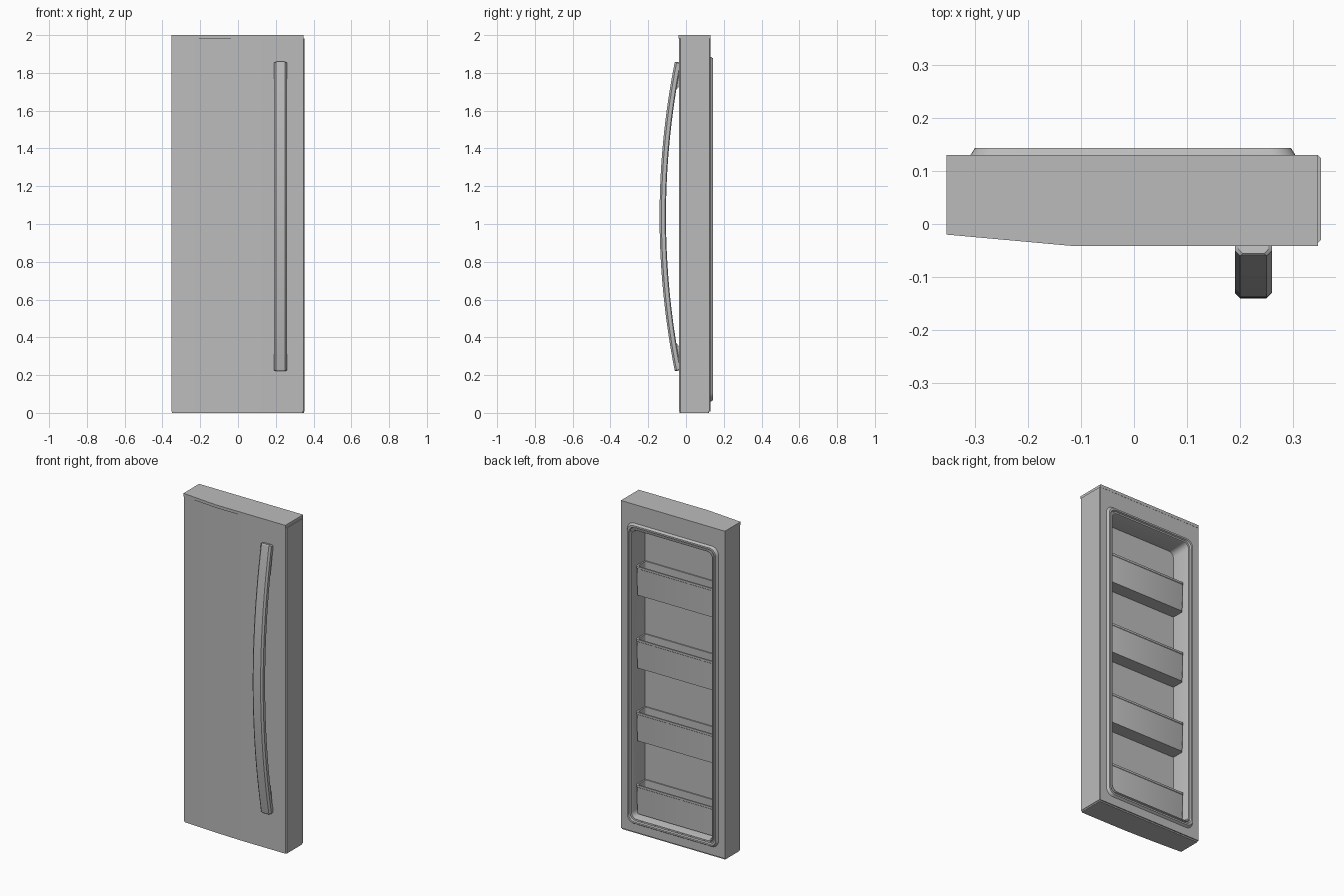
import bpy, bmesh, math
from mathutils import Vector

cube = bpy.data.objects.get("Cube")
if cube:
    bpy.data.objects.remove(cube, do_unlink=True)

grey = bpy.data.materials.new("plain_grey")
grey.use_nodes = True
COLOUR = (0.5, 0.5, 0.5, 1)
grey.diffuse_color = COLOUR
grey.node_tree.nodes["Principled BSDF"].inputs["Base Color"].default_value = COLOUR


def make(name, loops, cap_start=True, cap_end=True, smooth=True):
    """Skin a stack of equal-length point loops into one object."""
    bm = bmesh.new()
    rings = [[bm.verts.new(p) for p in loop] for loop in loops]
    n = len(rings[0])
    for a, b in zip(rings, rings[1:]):
        for i in range(n):
            j = (i + 1) % n
            bm.faces.new((a[i], a[j], b[j], b[i]))
    if cap_start:
        bm.faces.new(rings[0][::-1])
    if cap_end:
        bm.faces.new(rings[-1])
    bmesh.ops.recalc_face_normals(bm, faces=bm.faces)
    mesh = bpy.data.meshes.new(name)
    bm.to_mesh(mesh)
    bm.free()
    obj = bpy.data.objects.new(name, mesh)
    bpy.context.collection.objects.link(obj)
    mesh.materials.append(grey)
    if smooth:
        bpy.ops.object.select_all(action="DESELECT")
        obj.select_set(True)
        bpy.context.view_layer.objects.active = obj
        bpy.ops.object.shade_smooth_by_angle(angle=math.radians(30))
    return obj


def rounded(w, h, r, steps=6):
    """Rounded rectangle outline centred on the origin."""
    pts = []
    for k, (sx, sy) in enumerate([(1, 1), (-1, 1), (-1, -1), (1, -1)]):
        for s in range(steps + 1):
            a = math.pi / 2 * (k + s / steps)
            pts.append((sx * (w / 2 - r) + r * math.cos(a),
                        sy * (h / 2 - r) + r * math.sin(a)))
    return pts


def slab(name, outline, z0, z1):
    return make(name, [[(x, y, z) for x, y in outline] for z in (z0, z1)])


# Door shell: gently bowed front, small chamfers on the opening edge
def front_y(x):
    t = max(0, (0.1 - x) / 0.453)
    return -0.036 + 0.02 * t ** 1.6


bow = [(x, front_y(x)) for x in [-0.353 + 0.69 * i / 16 for i in range(17)]]
shell = bow + [(0.346, -0.036), (0.352, -0.03), (0.352, 0.124), (0.347, 0.129), (-0.353, 0.129)]
body = slab("door_body", shell, 0.008, 1.982)

# Hollow behind the liner
MID_X, MID_Z, W, H = -0.002, 0.972, 0.616, 1.83
hole = rounded(W - 0.05, H - 0.05, 0.03)
cutter = make("hollow_cutter", [[(x + MID_X, y, z + MID_Z) for x, z in hole] for y in (0.005, 0.3)],
              smooth=False)
cutter.hide_render = True
cut = body.modifiers.new("hollow", "BOOLEAN")
cut.object = cutter
cut.solver = "EXACT"
bpy.context.view_layer.objects.active = body
bpy.ops.object.modifier_apply(modifier=cut.name)
bpy.data.objects.remove(cutter, do_unlink=True)

# Top cap with a slight overhang and recessed bottom plate
top = [(-0.353, -0.02), (-0.12, -0.041), (0.347, -0.041), (0.347, 0.13), (-0.353, 0.13)]
slab("top_cap", top, 1.982, 2.0)
bottom = [(x * 0.99, y * 0.95) for x, y in shell]
slab("bottom_plate", bottom, 0, 0.008)

# Seal ridge and inner liner as one stepped tray: (inset, depth)
steps = [(0, 0.127), (0.010, 0.143), (0.020, 0.143), (0.024, 0.134), (0.029, 0.134),
         (0.032, 0.139), (0.037, 0.139), (0.041, 0.128), (0.044, 0.018)]
make("seal_and_liner",
     [[(x + MID_X, y, z + MID_Z) for x, z in rounded(W - 2 * d, H - 2 * d, 0.045 - d * 0.3)]
      for d, y in steps], cap_start=False)

# Four open storage bins
BIN_W, BIN_Y0, BIN_Y1, BIN_H = 0.53, 0.016, 0.108, 0.178


def bin_loop(z, inset, taper=0.0):
    d = BIN_Y1 - BIN_Y0 - 2 * inset - taper
    mid = BIN_Y0 + inset + d / 2
    return [(x + MID_X, y + mid, z) for x, y in rounded(BIN_W - 2 * inset, d, 0.012, 3)]


for i in range(4):
    z = 0.108 + 0.443 * i
    rim = z + BIN_H
    make("storage_bin_%d" % (i + 1),
         [bin_loop(z, 0, 0.008), bin_loop(rim - 0.014, 0.002), bin_loop(rim - 0.012, 0),
          bin_loop(rim, 0), bin_loop(rim, 0.009), bin_loop(z + 0.01, 0.009, 0.008)])

# Bowed handle: chamfered section swept along an arc
HX, HZ, HALF = 0.225, 1.04, 0.815
THICK, WIDE, CH = 0.034, 0.035, 0.010
section = [(-WIDE, CH), (-WIDE + CH, 0), (WIDE - CH, 0), (WIDE, CH),
           (WIDE, THICK - CH / 2), (WIDE - CH / 2, THICK),
           (-WIDE + CH / 2, THICK), (-WIDE, THICK - CH / 2)]


def handle_ring(t, shrink=1.0):
    centre = Vector((HX, -0.14 + 0.08 * t * t, HZ + HALF * t))
    inward = Vector((0, HALF, -0.16 * t)).normalized()
    mid = THICK / 2
    return [centre + Vector((x * shrink, 0, 0)) + inward * (mid + (d - mid) * shrink)
            for x, d in section]


ts = [-1 + i / 16 for i in range(33)]
make("handle", [handle_ring(-1.006, 0.8)] + [handle_ring(t) for t in ts] + [handle_ring(1.006, 0.8)])

# Wedge mounts joining the handle to the door
wedge = [(-0.075, 0.645), (-0.034, 0.69), (-0.034, 0.812), (-0.05, 0.812)]
for name, side in (("upper_mount", 1), ("lower_mount", -1)):
    make(name, [[(HX + dx, y, HZ + side * z) for y, z in wedge] for dx in (-0.026, 0.026)])
